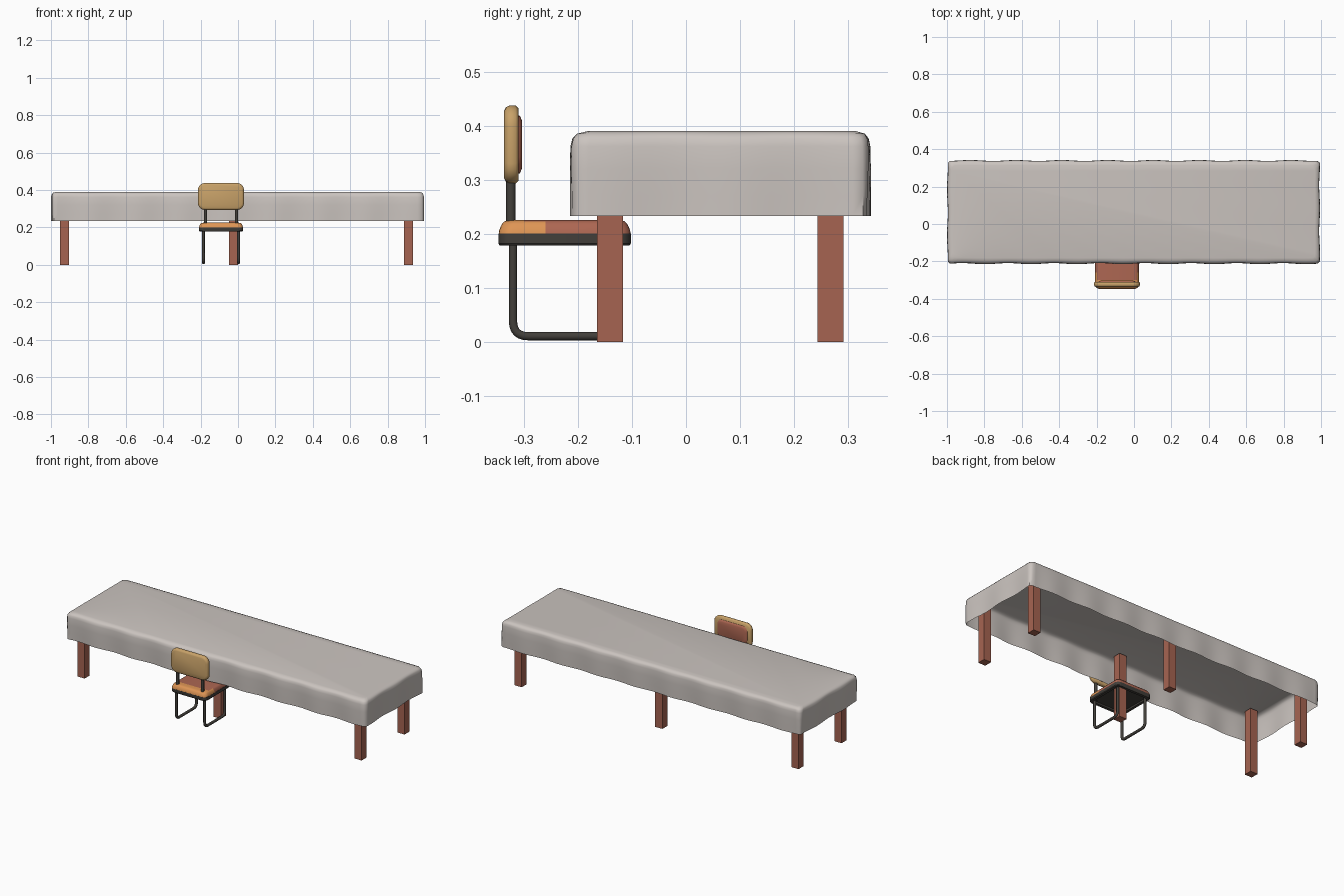
import bpy, bmesh, math
from mathutils import Vector

if "Cube" in bpy.data.objects:
    bpy.data.objects.remove(bpy.data.objects["Cube"])


def mat(name, rgb):
    m = bpy.data.materials.new(name)
    m.diffuse_color = (*rgb, 1)
    m.use_nodes = True
    m.node_tree.nodes["Principled BSDF"].inputs["Base Color"].default_value = m.diffuse_color
    return m


CLOTH = mat("pale_grey_cloth", (0.60, 0.555, 0.525))
WOOD = mat("red_brown_wood", (0.38, 0.127, 0.083))
RED = mat("red_brown_fabric", (0.42, 0.135, 0.085))
ORANGE = mat("orange_fabric", (0.73, 0.30, 0.09))
TAN = mat("tan_back", (0.58, 0.36, 0.14))
METAL = mat("dark_metal", (0.055, 0.05, 0.043))


def finish(bm, name, mats, smooth=None, outward=True):
    if outward:
        bmesh.ops.recalc_face_normals(bm, faces=bm.faces)
    me = bpy.data.meshes.new(name)
    bm.to_mesh(me)
    bm.free()
    for m in mats:
        me.materials.append(m)
    ob = bpy.data.objects.new(name, me)
    bpy.context.collection.objects.link(ob)
    if smooth:
        bpy.context.view_layer.objects.active = ob
        bpy.ops.object.select_all(action='DESELECT')
        ob.select_set(True)
        bpy.ops.object.shade_smooth_by_angle(angle=math.radians(smooth))
    return ob


def rounded_rect(hu, hv, r, n=5):
    pts = []
    for k, (su, sv) in enumerate([(1, 1), (-1, 1), (-1, -1), (1, -1)]):
        for i in range(n + 1):
            a = math.pi / 2 * (k + i / n)
            pts.append((su * (hu - r) + r * math.cos(a), sv * (hv - r) + r * math.sin(a)))
    return pts


def skin(bm, rings, caps=(True, True)):
    vs = [[bm.verts.new(p) for p in ring] for ring in rings]
    n = len(vs[0])
    for a, b in zip(vs, vs[1:]):
        for i in range(n):
            j = (i + 1) % n
            bm.faces.new((a[i], a[j], b[j], b[i]))
    if caps[0]:
        bm.faces.new(vs[0][::-1])
    if caps[1]:
        bm.faces.new(vs[-1])


def slab(centre, layers, upright=False):
    """Rounded slab lofted through layers of (half u, half v, corner radius, height)."""
    bm = bmesh.new()
    cu, cv = centre
    skin(bm, [[(cu + u, w, cv + v) if upright else (cu + u, cv + v, w)
               for u, v in rounded_rect(hu, hv, r)] for hu, hv, r, w in layers])
    return bm


def tube(name, pts, radius, fillet=0.028):
    path = [Vector(pts[0])]
    for p, c, q in zip(pts, pts[1:], pts[2:]):
        c = Vector(c)
        a = c + (Vector(p) - c).normalized() * fillet
        b = c + (Vector(q) - c).normalized() * fillet
        for i in range(7):
            t = i / 6
            path.append(a * (1 - t) ** 2 + c * 2 * t * (1 - t) + b * t * t)
    path.append(Vector(pts[-1]))
    cu = bpy.data.curves.new(name, 'CURVE')
    cu.dimensions = '3D'
    cu.bevel_depth = radius
    cu.bevel_resolution = 3
    cu.use_fill_caps = True
    sp = cu.splines.new('POLY')
    sp.points.add(len(path) - 1)
    for s, p in zip(sp.points, path):
        s.co = (*p, 1)
    cu.materials.append(METAL)
    ob = bpy.data.objects.new(name, cu)
    bpy.context.collection.objects.link(ob)
    bpy.ops.object.select_all(action='DESELECT')
    ob.select_set(True)
    bpy.context.view_layer.objects.active = ob
    bpy.ops.object.convert(target='MESH')


# Tablecloth: open-bottomed cover with a gently rippled skirt
def cloth_ring(inset, z, wave):
    x0, x1, y0, y1, c = -1.0, 0.995, -0.215, 0.342, 0.015
    nx, ny = 96, 28
    pts = []

    def ripple(t):
        return inset + wave * (0.5 + 0.5 * math.sin(t * 2 * math.pi / 0.245))
    lx = [x0 + c + (x1 - x0 - 2 * c) * i / nx for i in range(nx + 1)]
    ly = [y0 + c + (y1 - y0 - 2 * c) * i / ny for i in range(ny + 1)]
    shrink = lambda v, lo, hi: min(max(v, lo + inset + c), hi - inset - c) if inset else v
    fx = lambda v: (v - (x0 + x1) / 2) * (1 - inset) + (x0 + x1) / 2
    fy = lambda v: (v - (y0 + y1) / 2) * (1 - 3.5 * inset) + (y0 + y1) / 2
    pts += [(fx(x), y0 + ripple(x) * 1.2, z) for x in lx]
    pts += [(x1 - ripple(y + 0.1), fy(y), z) for y in ly]
    pts += [(fx(x), y1 - ripple(x + 0.08), z) for x in reversed(lx)]
    pts += [(x0 + ripple(y), fy(y), z) for y in reversed(ly)]
    return pts


bm = bmesh.new()
skin(bm, [cloth_ring(*p) for p in [(0, 0.233, 0.008), (0, 0.27, 0.007), (0, 0.32, 0.005),
                                   (0.001, 0.362, 0.004), (0.004, 0.376, 0.003),
                                   (0.011, 0.385, 0.001), (0.028, 0.39, 0)]],
     caps=(False, True))
finish(bm, "tablecloth", [CLOTH], 60, outward=False)

# Six square table legs
for x, side in ((-0.927, "left"), (-0.023, "middle"), (0.912, "right")):
    for y, end in ((-0.141, "front"), (0.267, "back")):
        bm = bmesh.new()
        bmesh.ops.create_cube(bm, size=1)
        for v in bm.verts:
            v.co = (x + v.co.x * 0.048, y + v.co.y * 0.048, 0.192 + v.co.z * 0.384)
        finish(bm, f"table_leg_{end}_{side}", [WOOD])

CX, SY = -0.091, -0.2245

# Chair seat frame with a recessed underside
bm = slab((CX, SY), [(0.098, 0.102, 0.02, 0.187), (0.1, 0.104, 0.02, 0.178),
                     (0.115, 0.12, 0.025, 0.178), (0.118, 0.1225, 0.025, 0.182),
                     (0.118, 0.1225, 0.025, 0.2)])
finish(bm, "seat_frame", [METAL], 35)

# Seat cushion: orange rear edge, red-brown top and front
bm = slab((CX, SY), [(0.117, 0.122, 0.025, 0.2), (0.116, 0.121, 0.025, 0.207),
                     (0.111, 0.116, 0.024, 0.218), (0.106, 0.111, 0.022, 0.223),
                     (0.095, 0.1, 0.02, 0.225)])
for cut in (-0.26, -0.3):
    bmesh.ops.bisect_plane(bm, geom=bm.verts[:] + bm.edges[:] + bm.faces[:],
                           plane_co=(0, cut, 0), plane_no=(0, 1, 0))
bm.normal_update()
for f in bm.faces:
    y = f.calc_center_median().y
    f.material_index = int(y < -0.3 or (y < -0.26 and abs(f.normal.z) < 0.8))
finish(bm, "seat_cushion", [RED, ORANGE], 40)

# Backrest shell and its front pad
bm = slab((CX, 0.365), [(0.112, 0.061, 0.03, -0.337), (0.120, 0.069, 0.035, -0.333),
                        (0.123, 0.072, 0.037, -0.327), (0.123, 0.072, 0.037, -0.315),
                        (0.118, 0.067, 0.034, -0.31)], upright=True)
finish(bm, "backrest", [TAN], 50)
bm = slab((CX, 0.365), [(0.1, 0.055, 0.03, -0.312), (0.098, 0.053, 0.03, -0.307),
                        (0.088, 0.043, 0.026, -0.303)], upright=True)
finish(bm, "backrest_pad", [RED], 50)

# Backrest posts and U-shaped tube legs
for s, side in ((-1, "left"), (1, "right")):
    px, lx = CX + s * 0.083, CX + s * 0.094
    tube(f"backrest_post_{side}", [(px, -0.324, 0.185), (px, -0.324, 0.31)], 0.009)
    tube(f"chair_leg_{side}", [(lx, -0.32, 0.19), (lx, -0.32, 0.0105),
                               (lx, -0.13, 0.0105), (lx, -0.13, 0.19)], 0.008)
